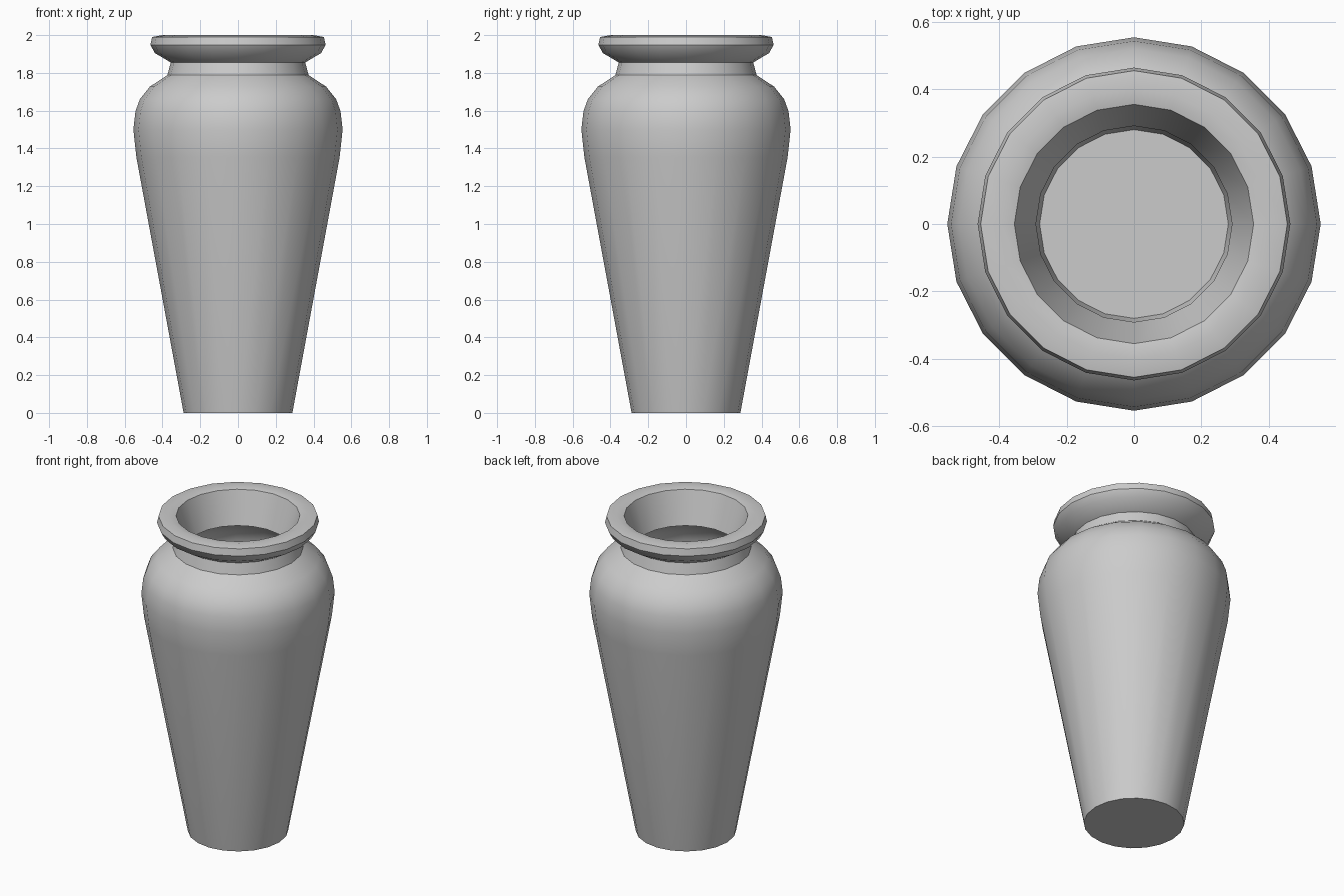
import bpy, bmesh, math

if "Cube" in bpy.data.objects:
    bpy.data.objects.remove(bpy.data.objects["Cube"])

SIDES = 20

# Profile (radius, height): up the outside, over the rim, down the inside
profile = [
    (0.288, 0.0), (0.538, 1.353), (0.554, 1.50), (0.543, 1.597),
    (0.52, 1.66), (0.467, 1.727), (0.374, 1.788),      # body and shoulder
    (0.356, 1.855), (0.44, 1.905), (0.464, 1.948),     # neck and flared rim
    (0.455, 1.99), (0.40, 2.0), (0.355, 1.99),         # top of the rim
    (0.291, 1.79),                                     # inner throat
    (0.45, 1.715), (0.51, 1.65), (0.532, 1.59),
    (0.543, 1.50), (0.528, 1.353), (0.28, 0.02),       # inside wall
]

# Vase: rings joined by quads, closed by the base and the inner floor
bm = bmesh.new()
rings = []
for r, z in profile:
    rings.append([bm.verts.new((r * math.cos(2 * math.pi * i / SIDES),
                                r * math.sin(2 * math.pi * i / SIDES), z))
                  for i in range(SIDES)])
for low, high in zip(rings, rings[1:]):
    for i in range(SIDES):
        j = (i + 1) % SIDES
        bm.faces.new((low[i], low[j], high[j], high[i]))
bm.faces.new(rings[0][::-1])
bm.faces.new(rings[-1])
bmesh.ops.recalc_face_normals(bm, faces=bm.faces)

mesh = bpy.data.meshes.new("vase")
bm.to_mesh(mesh)
bm.free()
vase = bpy.data.objects.new("vase", mesh)
bpy.context.collection.objects.link(vase)

# Smooth body with crisp rim, throat and base edges
bpy.context.view_layer.objects.active = vase
vase.select_set(True)
bpy.ops.object.shade_smooth_by_angle(angle=math.radians(35))
